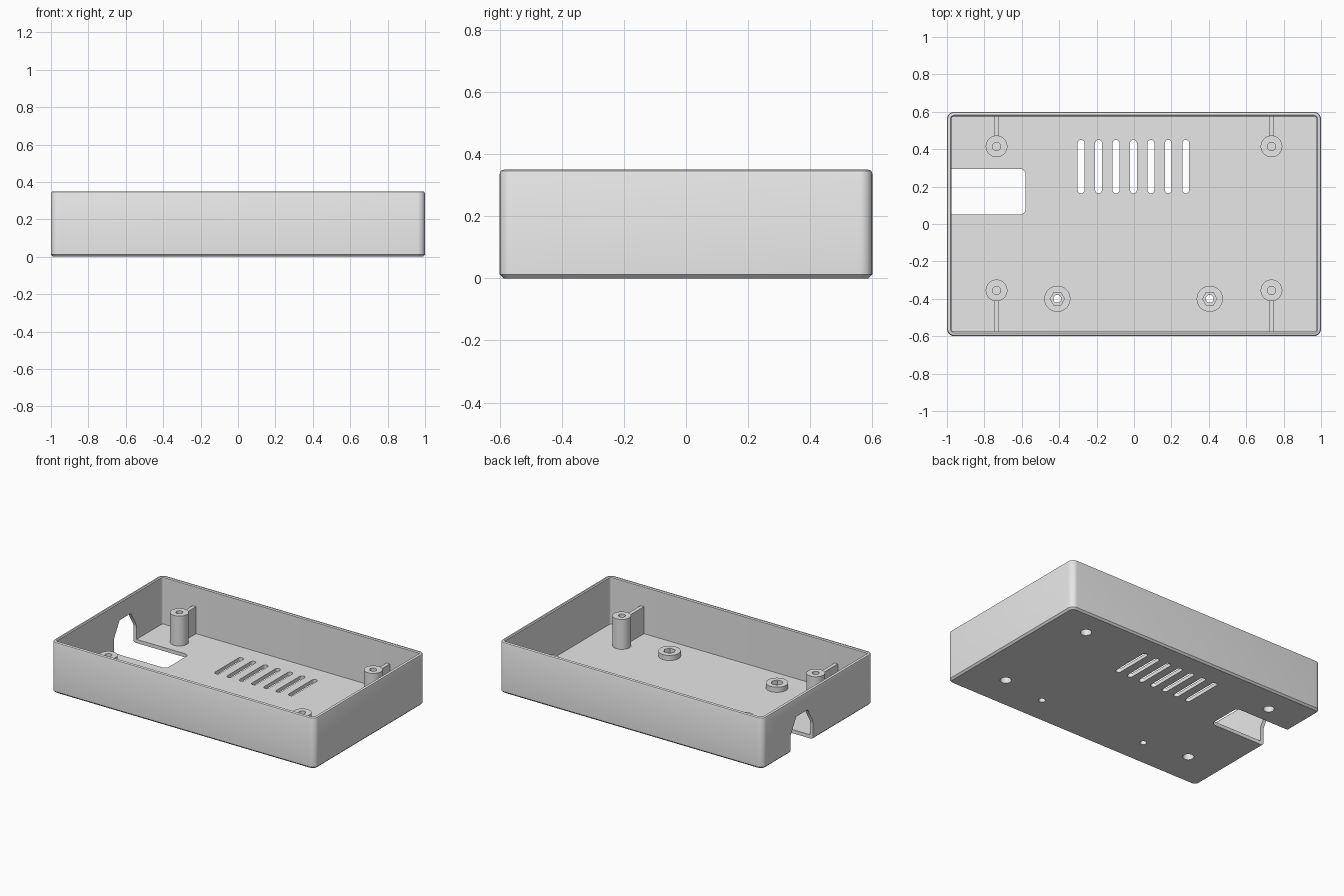
import bpy, bmesh
from math import sin, cos, pi, radians
from mathutils import Matrix

cube = bpy.data.objects.get("Cube")
if cube:
    bpy.data.objects.remove(cube, do_unlink=True)

grey = bpy.data.materials.new("light grey plastic")
grey.use_nodes = True
grey.diffuse_color = (0.8, 0.8, 0.8, 1)
grey.node_tree.nodes["Principled BSDF"].inputs["Base Color"].default_value = (0.8, 0.8, 0.8, 1)

SEG = 36
HALF_X, HALF_Y, HEIGHT = 1.0, 0.6, 0.35
WALL, FLOOR = 0.024, 0.025


def make(name, bm):
    """Turn a bmesh into a named, coloured object."""
    bmesh.ops.recalc_face_normals(bm, faces=bm.faces[:])
    mesh = bpy.data.meshes.new(name)
    bm.to_mesh(mesh)
    bm.free()
    mesh.materials.append(grey)
    obj = bpy.data.objects.new(name, mesh)
    bpy.context.collection.objects.link(obj)
    return obj


def loft(bm, rings, closed=False):
    """Skin rings of (outline, z); cap the ends, or join last to first."""
    loops = [[bm.verts.new((x, y, z)) for x, y in pts] for pts, z in rings]
    pairs = list(zip(loops, loops[1:]))
    if closed:
        pairs.append((loops[-1], loops[0]))
    else:
        bm.faces.new(loops[0])
        bm.faces.new(loops[-1])
    for a, b in pairs:
        n = len(a)
        for i in range(n):
            j = (i + 1) % n
            bm.faces.new((a[i], a[j], b[j], b[i]))


def rounded(cx, cy, hx, hy, r, steps=8):
    """Rounded rectangle outline."""
    pts = []
    for k, (sx, sy) in enumerate(((1, 1), (-1, 1), (-1, -1), (1, -1))):
        for i in range(steps + 1):
            a = (k + i / steps) * pi / 2
            pts.append((cx + sx * (hx - r) + r * cos(a), cy + sy * (hy - r) + r * sin(a)))
    return pts


def circle(cx, cy, r):
    return [(cx + r * cos(2 * pi * i / SEG), cy + r * sin(2 * pi * i / SEG)) for i in range(SEG)]


def hexagon(cx, cy, r):
    """Hexagon sampled with the same point count as a circle."""
    pts = []
    for i in range(SEG):
        a = 2 * pi * i / SEG
        d = r * cos(pi / 6) / cos(a % (pi / 3) - pi / 6)
        pts.append((cx + d * cos(a), cy + d * sin(a)))
    return pts


def cut(obj, cutter):
    cutter.hide_render = True
    mod = obj.modifiers.new("cut", 'BOOLEAN')
    mod.operation = 'DIFFERENCE'
    mod.solver = 'EXACT'
    mod.object = cutter
    bpy.context.view_layer.objects.active = obj
    bpy.ops.object.modifier_apply(modifier=mod.name)


# Tray shell: chamfered foot, rounded rim, hollow inside
def shell_ring(inset, z):
    return rounded(0, 0, HALF_X - inset, HALF_Y - inset, max(0.04 - inset, 0.016)), z


bm = bmesh.new()
loft(bm, [shell_ring(i, z) for i, z in (
    (0.012, 0), (0, 0.012), (0, HEIGHT - 0.012), (0.0035, HEIGHT - 0.0035),
    (0.012, HEIGHT), (0.018, HEIGHT), (WALL, HEIGHT - 0.006), (WALL, FLOOR))])
tray = make("tray", bm)

posts = [(sx * 0.735, y) for sx in (-1, 1) for y in (-0.355, 0.415)]
bosses = [(-0.41, -0.4), (0.405, -0.4)]
POST_TOP, BORE = 0.23, 0.035

# Floor holes: vent slots, screw bores under the posts, boss holes
bm = bmesh.new()
for i in range(-3, 4):
    slot = rounded(-0.003 + i * 0.0933, 0.307, 0.018, 0.143, 0.0179)
    loft(bm, [(slot, -0.1), (slot, 0.1)])
for x, y in posts:
    loft(bm, [(circle(x, y, BORE), -0.1), (circle(x, y, BORE), 0.1)])
for x, y in bosses:
    loft(bm, [(circle(x, y, 0.021), -0.1), (circle(x, y, 0.021), 0.1)])
holes = make("hole_cutter", bm)
cut(tray, holes)

# Connector opening: notch in the floor, arched gap in the side wall
PORT_Y, PORT_R = 0.1725, 0.1225
bm = bmesh.new()
notch = rounded(-0.85, PORT_Y, 0.27, PORT_R, 0.03)
loft(bm, [(notch, -0.1), (notch, 0.1)])
floor_notch = make("floor_notch_cutter", bm)
cut(tray, floor_notch)

bm = bmesh.new()
arch = [(PORT_Y + PORT_R * cos(i * pi / 3), 0.12 + PORT_R * sin(i * pi / 3)) for i in range(4)]
arch += [(PORT_Y - PORT_R, -0.1), (PORT_Y + PORT_R, -0.1)]
ends = [[bm.verts.new((x, y, z)) for y, z in arch] for x in (-1.1, -0.93)]
for end in ends:
    bm.faces.new(end)
for i in range(len(arch)):
    j = (i + 1) % len(arch)
    bm.faces.new((ends[0][i], ends[0][j], ends[1][j], ends[1][i]))
wall_gap = make("wall_gap_cutter", bm)
cut(tray, wall_gap)

parts = [tray]

# Screw posts with a blind pilot hole above and a screw bore below, plus wall ribs
for x, y in posts:
    where = ("back" if y > 0 else "front") + ("_left" if x > 0 else "_right")
    bm = bmesh.new()
    loft(bm, [(circle(x, y, r), z) for r, z in (
        (BORE, 0.12), (BORE, 0.012), (0.058, 0.012), (0.058, POST_TOP),
        (0.022, POST_TOP), (0.022, 0.14))])
    parts.append(make(where + "_post", bm))

    side = 1 if y > 0 else -1
    near, far = y + side * 0.05, side * (HALF_Y - WALL / 2)
    bm = bmesh.new()
    bmesh.ops.create_cube(bm, size=1, matrix=Matrix.Translation((x, (near + far) / 2, 0.115))
                          @ Matrix.Diagonal((0.026, abs(far - near), 0.19, 1)))
    parts.append(make(where + "_rib", bm))

# Low bosses with a hexagonal nut pocket
for x, y in bosses:
    bm = bmesh.new()
    loft(bm, [(circle(x, y, 0.021), 0.012), (circle(x, y, 0.07), 0.012),
              (circle(x, y, 0.07), 0.06), (hexagon(x, y, 0.038), 0.06),
              (hexagon(x, y, 0.038), 0.03), (circle(x, y, 0.021), 0.03)], closed=True)
    parts.append(make("left_boss" if x > 0 else "right_boss", bm))

for cutter in (holes, floor_notch, wall_gap):
    bpy.data.objects.remove(cutter, do_unlink=True)

# Smooth rounded surfaces, keep edges crisp
bpy.ops.object.select_all(action='DESELECT')
for part in parts:
    part.select_set(True)
bpy.context.view_layer.objects.active = tray
bpy.ops.object.shade_smooth_by_angle(angle=radians(30))
